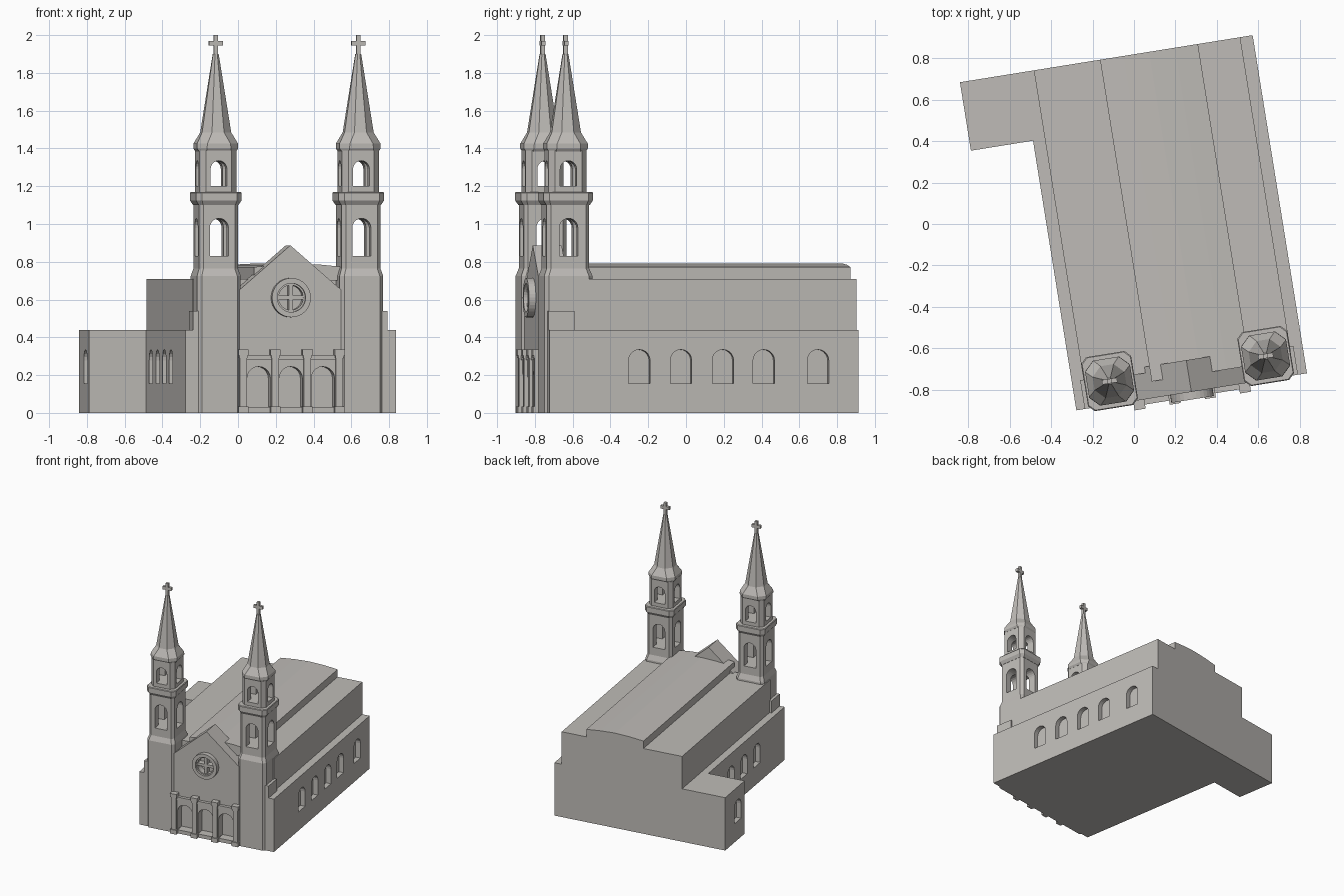
import bpy, bmesh, math
from mathutils import Matrix, Vector

cube = bpy.data.objects.get("Cube")
if cube:
    bpy.data.objects.remove(cube)

stone = bpy.data.materials.new("pale_stone")
stone.use_nodes = True
COLOR = (0.52, 0.50, 0.475, 1)
stone.diffuse_color = COLOR
stone.node_tree.nodes["Principled BSDF"].inputs["Base Color"].default_value = COLOR

TURN = Matrix.Rotation(math.radians(9.13), 4, 'Z')   # the whole church stands askew
MID = 0.145                                          # centre line of the nave
SIDES = (-1, 1)


def finish(bm, name):
    bmesh.ops.recalc_face_normals(bm, faces=bm.faces)
    bm.transform(TURN)
    mesh = bpy.data.meshes.new(name)
    bm.to_mesh(mesh)
    bm.free()
    mesh.materials.append(stone)
    ob = bpy.data.objects.new(name, mesh)
    bpy.context.collection.objects.link(ob)
    return ob


def add_loft(bm, loops):
    rings = [[bm.verts.new(p) for p in loop] for loop in loops]
    for a, b in zip(rings, rings[1:]):
        n = len(a)
        for i in range(n):
            bm.faces.new((a[i], a[(i + 1) % n], b[(i + 1) % n], b[i]))
    bm.faces.new(rings[0][::-1])
    bm.faces.new(rings[-1])


def add_prism(bm, profile, axis, lo, hi):
    """Extrude a 2D profile along an axis."""
    place = {'X': lambda p, d: (d, p[0], p[1]),
             'Y': lambda p, d: (p[0], d, p[1]),
             'Z': lambda p, d: (p[0], p[1], d)}[axis]
    add_loft(bm, [[place(p, d) for p in profile] for d in (lo, hi)])


def prism(name, profile, axis, lo, hi):
    bm = bmesh.new()
    add_prism(bm, profile, axis, lo, hi)
    return finish(bm, name)


def rect(x0, x1, y0, y1):
    return [(x0, y0), (x1, y0), (x1, y1), (x0, y1)]


def box(name, x, y, z):
    return prism(name, rect(*x, *y), 'Z', *z)


def arch(c, w, z0, z1, n=10):
    """Round-headed opening outline."""
    r = w / 2
    return [(c - r, z0), (c + r, z0)] + [
        (c + r * math.cos(math.pi * i / n), z1 - r + r * math.sin(math.pi * i / n))
        for i in range(n + 1)]


def circle(r, z, n=32):
    return [(MID + r * math.cos(math.tau * i / n), z + r * math.sin(math.tau * i / n))
            for i in range(n)]


def cut(targets, specs):
    """Subtract a set of prisms, given as (profile, axis, lo, hi)."""
    bm = bmesh.new()
    for s in specs:
        add_prism(bm, *s)
    cutter = finish(bm, "cutter")
    cutter.hide_render = True
    for ob in targets:
        mod = ob.modifiers.new("openings", 'BOOLEAN')
        mod.operation, mod.solver, mod.object = 'DIFFERENCE', 'EXACT', cutter
        bpy.context.view_layer.objects.active = ob
        bpy.ops.object.modifier_apply(modifier=mod.name)
    bpy.data.objects.remove(cutter)


# Aisles and side wing, notched in front for the porch
FRONT, BACK, LEFT, RIGHT, WING = -0.845, 0.81, 0.711, -0.418, -0.722
aisles = prism("aisles_and_wing", [
    (RIGHT, FRONT), (-0.2, FRONT), (-0.2, -0.74), (0.49, -0.74), (0.49, FRONT),
    (LEFT, FRONT), (LEFT, BACK), (WING, BACK), (WING, 0.475), (RIGHT, 0.475)], 'Z', 0, 0.44)
windows = []
for v in (-0.364, -0.141, 0.084, 0.303, 0.594):
    outline = arch(v, 0.115, 0.155, 0.335)
    outer = WING if v > 0.475 else RIGHT
    windows += [(outline, 'X', LEFT - 0.04, LEFT + 0.05),
                (outline, 'X', outer - 0.05, outer + 0.04)]
cut([aisles], windows)

# Nave walls and shallow curved roof
box("nave", (-0.36, 0.65), (-0.72, BACK), (0.4, 0.71))
prism("nave_roof", [(-0.036, 0.7), (0.443, 0.7), (0.443, 0.772), (0.33, 0.784),
                    (0.204, 0.79), (0.08, 0.784), (-0.036, 0.772)], 'Y', -0.765, BACK)

# Gabled front wall and arcade
gable = prism("gable_front", [(MID - 0.28, 0), (MID + 0.28, 0), (MID + 0.28, 0.645),
                              (MID, 0.887), (MID - 0.28, 0.645)], 'Y', FRONT, -0.69)
arcade = box("arcade", (MID - 0.258, MID + 0.258), (-0.862, -0.84), (0, 0.3))
cut([arcade, gable], [(arch(MID + 0.172 * k, 0.125, 0.03, 0.245), 'Y', -0.9, -0.79)
                      for k in (-1, 0, 1)])
box("arcade_cornice", (MID - 0.258, MID + 0.258), (-0.87, -0.84), (0.28, 0.306))
for k in (-1.5, -0.5, 0.5, 1.5):
    c = MID + 0.172 * k
    for part, half, depth, z in (("base", 0.026, 0.888, (0, 0.035)),
                                 ("shaft", 0.019, 0.88, (0.035, 0.3)),
                                 ("cap", 0.027, 0.89, (0.305, 0.335)),
                                 ("neck", 0.022, 0.884, (0.29, 0.305))):
        box("porch_pillar_" + part, (c - half, c + half), (-depth, -0.83), z)

# Rose window
ROSE = 0.61
cut([gable], [(circle(0.075, ROSE), 'Y', -0.9, -0.815)])
ring = prism("rose_ring", circle(0.104, ROSE), 'Y', -0.882, -0.84)
cut([ring], [(circle(0.076, ROSE), 'Y', -0.95, -0.8)])
box("rose_upright", (MID - 0.011, MID + 0.011), (-0.86, -0.81), (ROSE - 0.078, ROSE + 0.078))
box("rose_crossbar", (MID - 0.078, MID + 0.078), (-0.86, -0.81), (ROSE - 0.011, ROSE + 0.011))
inner = prism("rose_inner_ring", circle(0.077, ROSE), 'Y', -0.865, -0.81)
cut([inner], [(circle(0.066, ROSE), 'Y', -0.95, -0.8)])


# Towers
def tower_loop(cx, cy, z, h, c, deep=0.0):
    """Rectangle with cut corners: half width h, corner cut c."""
    a, b = h, h + deep
    pts = [(a, c - b), (a, b - c), (a - c, b), (c - a, b),
           (-a, b - c), (-a, c - b), (c - a, -b), (a - c, -b)]
    return [(cx + x, cy + y, z) for x, y in pts]


def tower_part(name, cx, cy, rows):
    bm = bmesh.new()
    add_loft(bm, [tower_loop(cx, cy, *row) for row in rows])
    return finish(bm, name)


CY = -0.731
for side in SIDES:
    cx = MID + side * 0.382
    tag = "left_" if side > 0 else "right_"
    tower_part(tag + "tower_base", cx, CY, [
        (0, 0.117, 0.022, 0.012), (0.725, 0.117, 0.022, 0.012), (0.765, 0.104, 0.02, 0.01)])
    belfry = tower_part(tag + "lower_belfry", cx, CY, [
        (0.765, 0.104, 0.02, 0.01), (1.115, 0.104, 0.02, 0.01)])
    tower_part(tag + "cornice", cx, CY, [
        (1.1, 0.106, 0.02, 0.01), (1.125, 0.122, 0.028, 0.01),
        (1.165, 0.122, 0.028, 0.01), (1.17, 0.118, 0.028, 0.01)])
    lantern = tower_part(tag + "upper_belfry", cx, CY, [
        (1.17, 0.099, 0.03, 0.003), (1.39, 0.099, 0.03, 0.003)])
    # Open arches through both axes
    for stage, w, z0, z1 in ((belfry, 0.1, 0.83, 1.03), (lantern, 0.088, 1.2, 1.335)):
        cut([stage], [(arch(cx, w, z0, z1), 'Y', CY - 0.3, CY + 0.3)])
        cut([stage], [(arch(CY, w, z0, z1), 'X', cx - 0.3, cx + 0.3)])
    # Eight-sided spire with flared foot
    tower_part(tag + "spire", cx, CY, [
        (1.385, 0.1, 0.035), (1.4, 0.11, 0.046), (1.425, 0.11, 0.048),
        (1.485, 0.078, 0.0457), (1.9, 0.015, 0.0088)])
    box(tag + "cross_post", (cx - 0.011, cx + 0.011), (CY - 0.011, CY + 0.011), (1.89, 2.0))
    box(tag + "cross_arms", (cx - 0.037, cx + 0.037), (CY - 0.011, CY + 0.011), (1.945, 1.97))
    # Stepped pier beside the tower
    xs = sorted((cx, MID + side * 0.522))
    box(tag + "side_pier", xs, (FRONT, -0.704), (0.4, 0.54))
